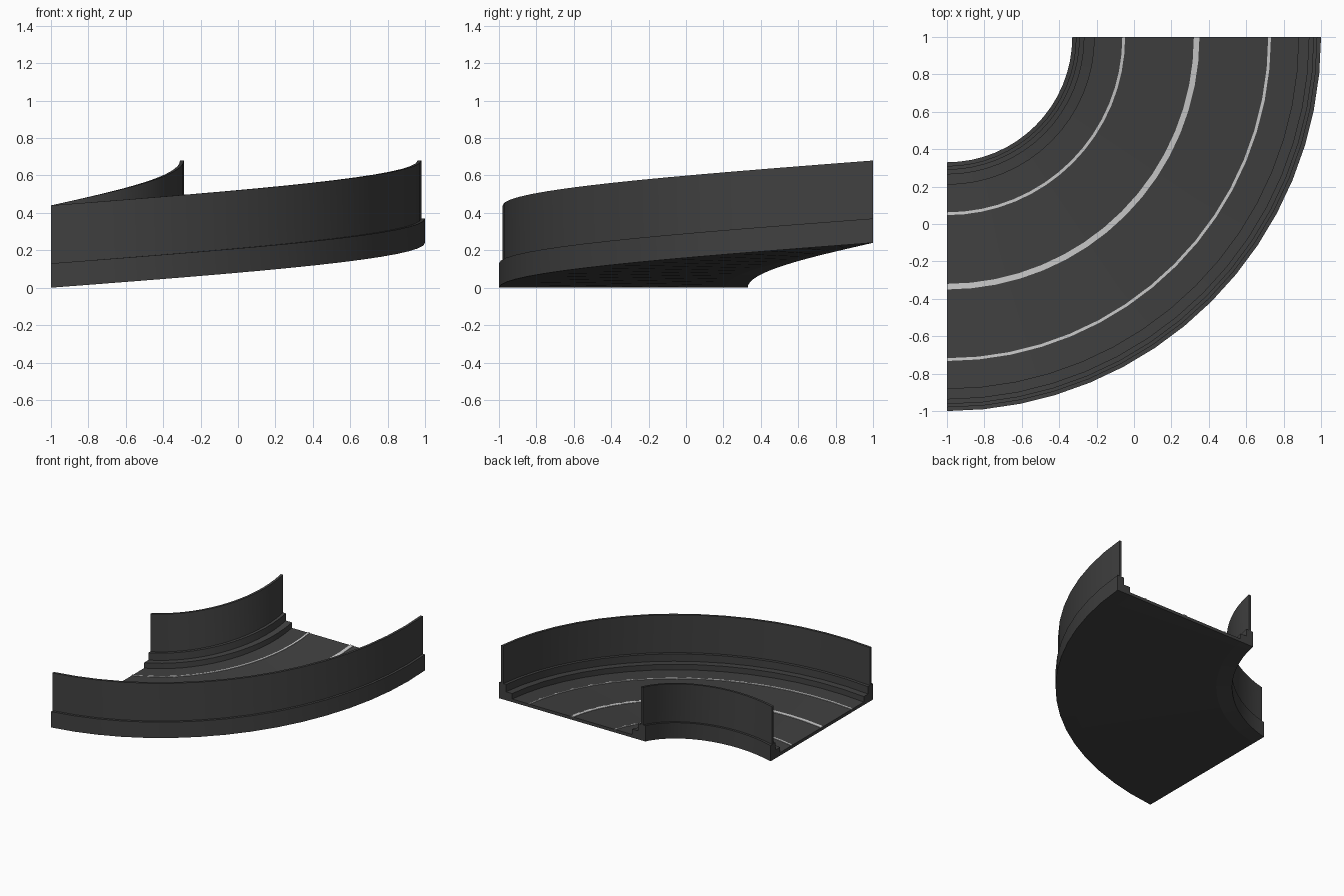
import bpy, bmesh, math

cube = bpy.data.objects.get("Cube")
if cube:
    bpy.data.objects.remove(cube, do_unlink=True)

CENTRE = (-1.0, 1.0)     # axis of the bend
MID = 1.335              # radius of the road's middle
RISE = 0.24              # climb over the quarter turn
SEGMENTS = 16


def material(name, value):
    m = bpy.data.materials.new(name)
    m.use_nodes = True
    colour = (value, value, value, 1)
    m.diffuse_color = colour
    m.node_tree.nodes["Principled BSDF"].inputs["Base Color"].default_value = colour
    return m


asphalt = material("dark grey", 0.052)
paint = material("light grey", 0.6)


def sweep(name, profile, mat, joint=None):
    """Sweep a closed (radius, height) profile up the bend; skip the hidden joint edge."""
    bm = bmesh.new()
    rings = []
    for i in range(SEGMENTS + 1):
        t = i / SEGMENTS
        a = (t - 1) * math.pi / 2
        rings.append([bm.verts.new((CENTRE[0] + r * math.cos(a),
                                    CENTRE[1] + r * math.sin(a),
                                    z + RISE * t)) for r, z in profile])
    n = len(profile)
    for a, b in zip(rings, rings[1:]):
        for j in range(n):
            k = (j + 1) % n
            if joint is None or j not in joint:
                bm.faces.new((a[j], a[k], b[k], b[j]))
    bm.faces.new(rings[0])
    bm.faces.new(rings[-1][::-1])
    bmesh.ops.recalc_face_normals(bm, faces=bm.faces)
    mesh = bpy.data.meshes.new(name)
    bm.to_mesh(mesh)
    bm.free()
    mesh.materials.append(mat)
    obj = bpy.data.objects.new(name, mesh)
    bpy.context.collection.objects.link(obj)
    bpy.ops.object.select_all(action='DESELECT')
    obj.select_set(True)
    bpy.context.view_layer.objects.active = obj
    bpy.ops.object.shade_smooth_by_angle(angle=math.radians(30))
    return obj


# Road deck between the two kerbs
DECK = 0.025
KERB = 1.88 - MID
sweep("road_deck", [(MID - KERB, 0), (MID + KERB, 0),
                    (MID + KERB, DECK), (MID - KERB, DECK)], asphalt, joint=(1, 3))

# Stepped kerb with a tall thin wall, mirrored to both edges of the road
barrier = [(1.88, DECK), (1.88, 0.07), (1.935, 0.07), (1.935, 0.13), (1.96, 0.13),
           (1.96, 0.44), (1.98, 0.44), (1.98, 0.13), (2.0, 0.13), (2.0, 0), (1.88, 0)]
sweep("outer_barrier", barrier, asphalt, joint=(10,))
sweep("inner_barrier", [(2 * MID - r, z) for r, z in barrier], asphalt, joint=(10,))

# Painted lane lines
for name, radius, width in (("inner_line", 0.945, 0.015),
                            ("centre_line", MID, 0.03),
                            ("outer_line", 1.725, 0.015)):
    lo, hi = radius - width / 2, radius + width / 2
    sweep(name, [(lo, DECK), (hi, DECK), (hi, DECK + 0.005), (lo, DECK + 0.005)],
          paint, joint=(0,))
